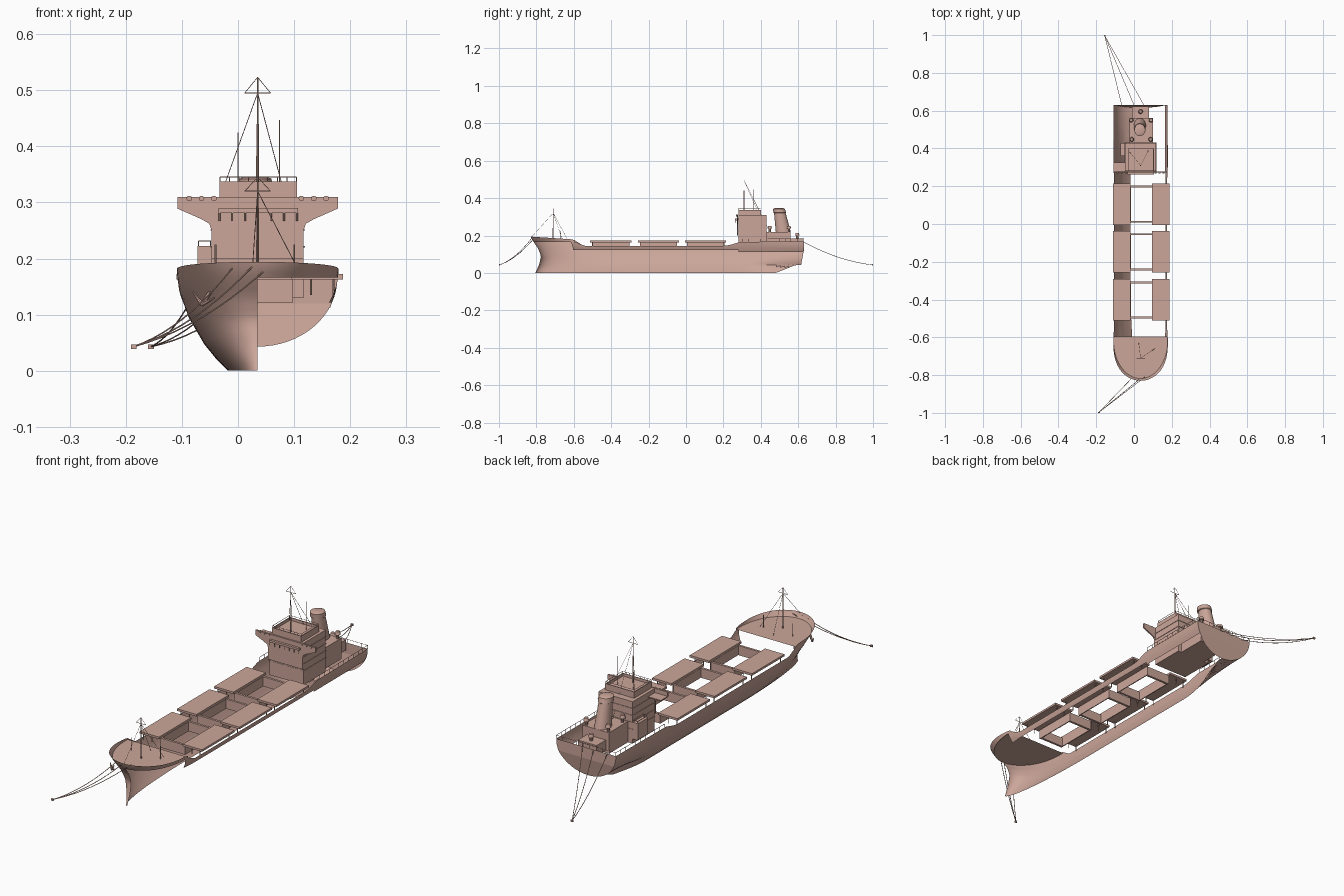
import bpy, bmesh, math
from mathutils import Vector

if "Cube" in bpy.data.objects:
    bpy.data.objects.remove(bpy.data.objects["Cube"])

CX = 0.035  # ship centreline
paint = bpy.data.materials.new("dusty_pink")
paint.diffuse_color = (0.60, 0.38, 0.32, 1)
paint.use_nodes = True
paint.node_tree.nodes["Principled BSDF"].inputs["Base Color"].default_value = paint.diffuse_color


def finish(bm, name, smooth=False):
    me = bpy.data.meshes.new(name)
    bm.to_mesh(me)
    bm.free()
    me.materials.append(paint)
    ob = bpy.data.objects.new(name, me)
    bpy.context.collection.objects.link(ob)
    if smooth:
        bpy.ops.object.select_all(action='DESELECT')
        ob.select_set(True)
        bpy.context.view_layer.objects.active = ob
        bpy.ops.object.shade_smooth_by_angle(angle=math.radians(35))
    return ob


def add_box(bm, x0, x1, y0, y1, z0, z1):
    v = [bm.verts.new((x, y, z)) for z in (z0, z1) for y in (y0, y1) for x in (x0, x1)]
    for f in ((0, 2, 3, 1), (4, 5, 7, 6), (0, 1, 5, 4), (2, 6, 7, 3), (0, 4, 6, 2), (1, 3, 7, 5)):
        bm.faces.new([v[i] for i in f])


def boxes(name, *dims):
    bm = bmesh.new()
    for d in dims:
        add_box(bm, *d)
    return finish(bm, name)


def add_rod(bm, a, b, r, r2=None, n=6):
    a, b = Vector(a), Vector(b)
    q = Vector((0, 0, 1)).rotation_difference(b - a)
    rings = [[bm.verts.new(p + q @ Vector((rr * math.cos(i * math.tau / n), rr * math.sin(i * math.tau / n), 0)))
              for i in range(n)] for p, rr in ((a, r), (b, r if r2 is None else r2))]
    for i in range(n):
        j = (i + 1) % n
        bm.faces.new((rings[0][i], rings[0][j], rings[1][j], rings[1][i]))
    bm.faces.new(rings[0][::-1])
    bm.faces.new(rings[1])


def rods(name, items, r=0.001):
    bm = bmesh.new()
    for a, b in items:
        add_rod(bm, a, b, r)
    return finish(bm, name)


def lerp(x, pts):
    if x <= pts[0][0]:
        return pts[0][1]
    for (a, p), (b, q) in zip(pts, pts[1:]):
        if x <= b:
            return p + (q - p) * (x - a) / (b - a)
    return pts[-1][1]


# hull shape rules
def half(Y, z):
    mid = lerp(z, [(0, .053), (.02, .073), (.047, .095), (.095, .123), (.14, .139), (.165, .143), (.2, .145)])
    s = min(1, (Y + .83) / lerp(z, [(0, .5), (.1, .33), (.19, .17)]))
    bow = mid * math.sqrt(max(0, 1 - (1 - s) ** 2))
    w = max(0, min(1, (.165 - z) / .122))
    stern = .142 * math.sqrt(1 - w * w)
    t = max(0, min(1, (Y - .3) / .33))
    t = t * t * (3 - 2 * t)
    return bow * (1 - t) + stern * t


def point(side, Y, z):
    stem = lerp(z, [(0, .025), (.045, .045), (.09, .055), (.13, .04), (.165, .015), (.19, 0)])
    y = Y + stem * max(0, 1 - (Y + .83) / .35) - max(0, Y - .5) * .1 * max(0, (.12 - z) / .07)
    return (CX + side * half(Y, z), y, z)


def sheer(Y):
    return lerp(Y, [(-.83, .194), (-.62, .18), (-.595, .175), (-.56, .145), (.22, .145), (.29, .166), (.63, .168)])


def keel(Y):
    return lerp(Y, [(.48, 0), (.60, .043)])


def stations(a, b, n):
    return [a + (b - a) * i / n for i in range(n + 1)]


def shell(name, side, Ys, low, high, rows):
    bm = bmesh.new()
    g = [[bm.verts.new(point(side, Y, low(Y) + (high(Y) - low(Y)) * k / rows)) for k in range(rows + 1)] for Y in Ys]
    for a, b in zip(g, g[1:]):
        for k in range(rows):
            f = (a[k], a[k + 1], b[k + 1], b[k])
            bm.faces.new(f if side < 0 else f[::-1])
    return finish(bm, name, True)


bow_Y = [-.83 + .3 * (i / 24) ** 2 for i in range(25)]
all_Y = bow_Y + stations(-.5, .63, 46)
# port half of the hull, starboard bulwark and side strake
shell("hull_port", -1, all_Y, keel, sheer, 16)
shell("bow_bulwark_starboard", 1, [y for y in bow_Y if y < -.6] + [-.6], lambda Y: .166, sheer, 3)
shell("side_strake_starboard", 1, stations(-.62, .28, 36), lambda Y: .122, lambda Y: max(.124, min(sheer(Y), .166)), 3)
shell("quarter_strake_starboard", 1, stations(.28, .63, 14), lambda Y: .113, sheer, 3)

# transom and forecastle deck
for name, ring in (("transom", [(.63, .043 + .125 * (1 - math.cos(i * math.pi / 32))) for i in range(17)]),
                   ("forecastle_deck", [(y, .17) for y in bow_Y if y < -.6] + [(-.6, .17)])):
    bm = bmesh.new()
    L, R = [[bm.verts.new(point(s, *p)) for p in ring] for s in (-1, 1)]
    for i in range(len(ring) - 1):
        bm.faces.new((L[i], R[i], R[i + 1], L[i + 1]))
    bmesh.ops.remove_doubles(bm, verts=bm.verts, dist=1e-5)
    finish(bm, name)

# hatches: open coamings with the covers slid to both sides
for i, y0 in enumerate((-.512, -.257, -.005)):
    y1 = y0 + .22
    boxes(f"hatch_covers_{i}", (-.11, -.018, y0, y1, .163, .172), (.095, .187, y0, y1, .163, .172))
    boxes(f"hatch_coaming_{i}", (-.02, -.016, y0 + .01, y1 - .01, .122, .163),
          (.094, .098, y0 + .01, y1 - .01, .122, .163),
          (-.02, .098, y0 + .012, y0 + .022, .122, .163),
          (-.02, .098, y1 - .022, y1 - .012, .122, .163))
    rods(f"cover_supports_{i}", [((x, y, .135), (x, y, .165)) for x in (-.1, -.06, .13, .17)
                                 for y in (y0 + .012, y1 - .012)], .002)

# superstructure
boxes("deckhouse", (-.047, .117, .28, .43, .13, .31))
boxes("wheelhouse", (-.033, .105, .28, .40, .31, .325))
boxes("wheelhouse_parapet", (-.033, .105, .28, .283, .325, .337), (-.033, .105, .397, .4, .325, .337),
      (-.033, -.03, .28, .4, .325, .337), (.102, .105, .28, .4, .325, .337))
boxes("deck_ledges", *[(-.049, .119, .279, .432, z, z + .002) for z in (.19, .22, .25, .28)])
boxes("engine_casing", (-.025, .1, .43, .56, .13, .22))
boxes("aft_house", (-.01, .08, .56, .622, .14, .185))
boxes("boat_stand", (-.072, -.047, .36, .43, .15, .222))
boxes("port_wing_deck", (-.108, -.047, .278, .325, .288, .292))
boxes("window_canopy", (-.035, .107, .262, .28, .281, .29))
rods("canopy_struts", [((x, .264, .267), (x, .264, .283)) for x in stations(-.033, .105, 6)], .0015)

# flared bridge wing front
bm = bmesh.new()
prof = [(.082, .2), (.082, .25), (.086, .262), (.1, .27), (.143, .289), (.143, .31)]
pts = [(CX + x, z) for x, z in prof] + [(CX - x, z) for x, z in prof[::-1]]
f = bm.faces.new([bm.verts.new((x, .272, z)) for x, z in pts])
ext = bmesh.ops.extrude_face_region(bm, geom=[f])
bmesh.ops.translate(bm, verts=[v for v in ext["geom"] if isinstance(v, bmesh.types.BMVert)], vec=(0, .007, 0))
bmesh.ops.recalc_face_normals(bm, faces=bm.faces)
finish(bm, "bridge_wing_front")
bm = bmesh.new()
for x in (.078, .1, .122):
    for s in (-1, 1):
        add_rod(bm, (CX + s * x, .268, .307), (CX + s * x, .279, .307), .005, n=10)
finish(bm, "wing_lamps")

# leaning oval funnel with a rimmed cap
bm = bmesh.new()
levels = [(.22, .52, .032, .04), (.32, .502, .026, .031), (.322, .501, .03, .034),
          (.342, .497, .029, .032), (.346, .497, .02, .023)]
rings = [[bm.verts.new((.031 + rx * math.cos(i * math.tau / 24), y + ry * math.sin(i * math.tau / 24), z))
          for i in range(24)] for z, y, rx, ry in levels]
for a, b in zip(rings, rings[1:]):
    for i in range(24):
        j = (i + 1) % 24
        bm.faces.new((a[i], a[j], b[j], b[i]))
bm.faces.new(rings[-1])
finish(bm, "funnel", True)

# mushroom ventilators
bm = bmesh.new()
for x, y, z in ((-.012, .448, .22), (.088, .448, .22), (-.015, .55, .22), (.09, .55, .22), (.035, .595, .182)):
    add_rod(bm, (x, y, z), (x, y, z + .022), .006, n=10)
    add_rod(bm, (x, y, z + .018), (x, y, z + .032), .012, .008, n=12)
finish(bm, "ventilators", True)

# masts with crosstrees, stays and aerials
for name, y, z0, zc, top, feet in (
        ("fore_mast", -.71, .17, .32, .345, [(.11, -.66, .175), (.035, -.825, .192), (.025, -.63, .172)]),
        ("main_mast", .31, .32, .495, .523, [(-.022, .38, .337), (.077, .39, .337), (.035, .45, .22)])):
    bm = bmesh.new()
    add_rod(bm, (CX, y, z0), (CX, y, z0 + .12), .003, .002, 8)
    add_rod(bm, (CX, y, z0 + .12), (CX, y, top), .0012)
    for s in (-1, 1):
        add_rod(bm, (CX, y, zc), (CX + s * .023, y, zc), .001)
        add_rod(bm, (CX + s * .023, y, zc), (CX, y, top), .0006)
    finish(bm, name)
    rods(name + "_stays", [((CX, y, zc), p) for p in feet], .0007)
rods("aerials", [((0, .36, .325), (0, .36, .425)), ((.074, .36, .325), (.074, .36, .447))], .0012)
rods("forecastle_posts", [((x, -.67, .17), (x, -.67, .225)) for x in (-.04, .1)], .0015)


# guard rails
def rail(name, path, h):
    up = Vector((0, 0, h))
    p = [Vector(q) for q in path]
    rods(name, [(a + up, b + up) for a, b in zip(p, p[1:])] + [(a, a + up) for a in p], .0009)


rail("roof_rail", [(x, .282, .335) for x in stations(-.032, .104, 8)]
     + [(.104, .398, .335), (-.032, .398, .335), (-.032, .282, .335)], .01)
for s, side in ((-1, "port"), (1, "starboard")):
    rail("stern_rail_" + side, [point(s, Y, sheer(Y)) for Y in stations(.3, .63, 10)], .015)
rail("transom_rail", [(x, .63, .168) for x in stations(-.107, .177, 9)], .015)
rail("boat_stand_rail", [(-.07, .362, .222), (-.049, .362, .222), (-.049, .428, .222),
                         (-.07, .428, .222), (-.07, .362, .222)], .009)

# mooring ropes sagging to bollards fore and aft
for name, end, starts in (
        ("bow_ropes", (-.186, -.997, .043), [(-.01, -.815, .183), (.025, -.825, .185), (.058, -.81, .188)]),
        ("stern_ropes", (-.155, .997, .043), [(-.065, .63, .165), (0, .63, .165), (.052, .63, .165)])):
    e = Vector(end)
    segs = []
    for st in starts:
        a = Vector(st)
        c = [a.lerp(e, t) - Vector((0, 0, .08 * t * (1 - t))) for t in stations(0, 1, 10)]
        segs += list(zip(c, c[1:]))
    rods(name, segs, .0013)
    x, y, z = end
    boxes(name + "_bollard", (x - .005, x + .005, y - .003, y + .003, z - .004, z + .004))

# port anchor on the bow
bm = bmesh.new()
a = Vector((-.05, -.775, .14))
b = Vector((-.064, -.768, .118))
add_rod(bm, a, b, .004, n=8)
for d in (Vector((-.016, .012, .022)), Vector((.022, -.012, .012))):
    add_rod(bm, b, b + d, .004, .0015, 8)
finish(bm, "anchor")
